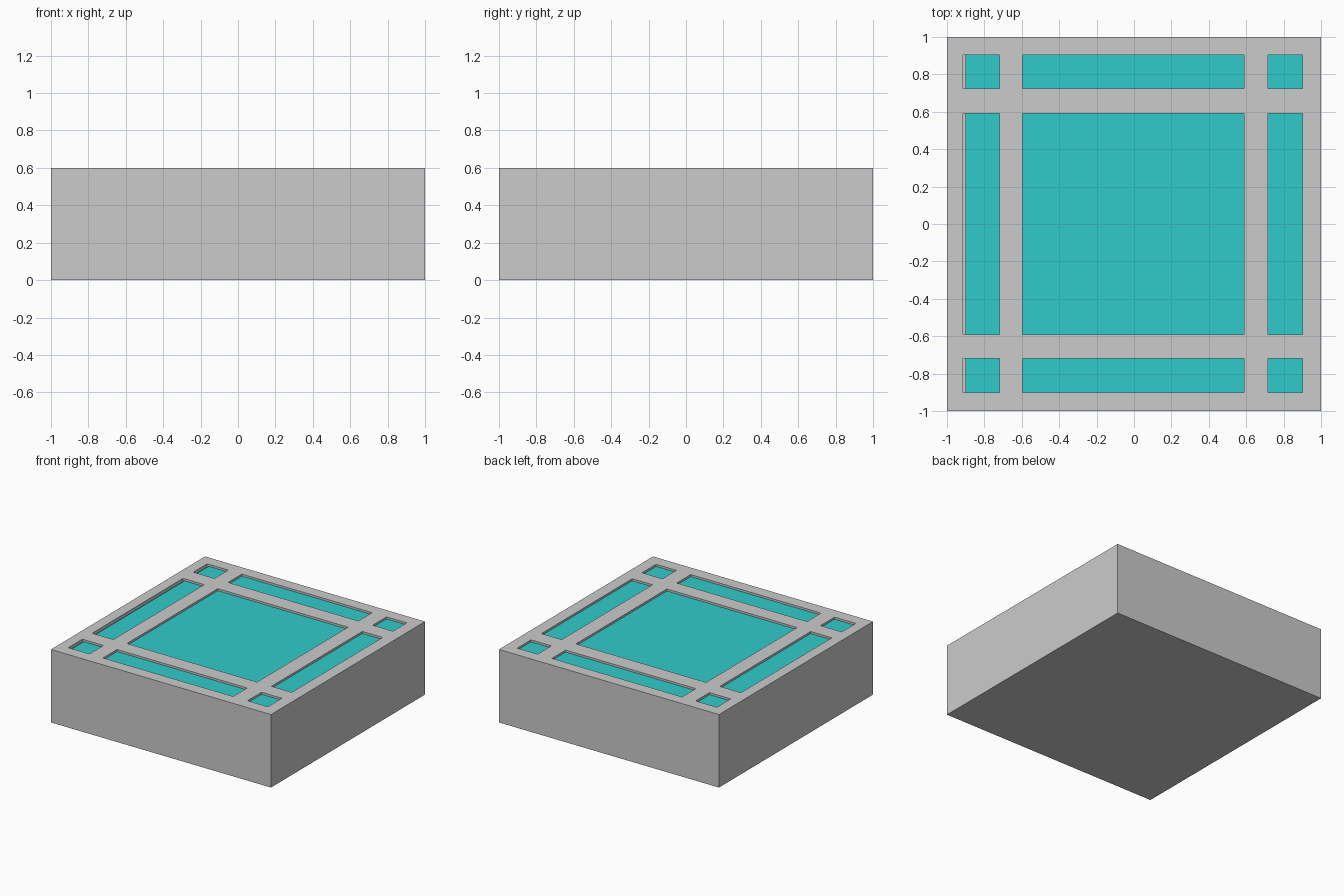
import bpy, bmesh

if "Cube" in bpy.data.objects:
    bpy.data.objects.remove(bpy.data.objects["Cube"])

TOP, FLOOR, TILE_TOP = 0.6, 0.55, 0.583
COLS = [(-0.913, -0.72), (-0.597, 0.587), (0.717, 0.902)]
ROWS = [(-0.9, -0.718), (-0.59, 0.59), (0.724, 0.903)]
TILE_LEFT = -0.9  # left tiles stop short of the pocket wall, leaving a slit


def boxes(name, specs):
    """One object made of axis-aligned boxes (x0, x1, y0, y1, z0, z1)."""
    bm = bmesh.new()
    for x0, x1, y0, y1, z0, z1 in specs:
        made = bmesh.ops.create_cube(bm, size=1)["verts"]
        for v in made:
            v.co.x = x1 if v.co.x > 0 else x0
            v.co.y = y1 if v.co.y > 0 else y0
            v.co.z = z1 if v.co.z > 0 else z0
    mesh = bpy.data.meshes.new(name)
    bm.to_mesh(mesh)
    bm.free()
    obj = bpy.data.objects.new(name, mesh)
    bpy.context.collection.objects.link(obj)
    return obj


# Solid block
block = boxes("block", [(-1, 1, -1, 1, 0, TOP)])

# Nine shallow pockets cut into the top
cutter = boxes("pocket_cutter", [(*c, *r, FLOOR, TOP + 0.1) for c in COLS for r in ROWS])
cutter.hide_render = True
cutter.hide_set(True)
cut = block.modifiers.new("pockets", "BOOLEAN")
cut.operation = "DIFFERENCE"
cut.solver = "EXACT"
cut.object = cutter

# Apply the cut and drop the helper
bpy.context.view_layer.objects.active = block
block.select_set(True)
bpy.ops.object.modifier_apply(modifier=cut.name)
bpy.data.objects.remove(cutter)

# Turquoise tiles set just below the rim
tiles = boxes("inlay_tiles", [(max(c[0], TILE_LEFT), c[1], *r, FLOOR, TILE_TOP)
                              for c in COLS for r in ROWS])
teal = bpy.data.materials.new("turquoise")
teal.diffuse_color = (0.03, 0.6, 0.6, 1)
teal.use_nodes = True
teal.node_tree.nodes["Principled BSDF"].inputs["Base Color"].default_value = teal.diffuse_color
tiles.data.materials.append(teal)
